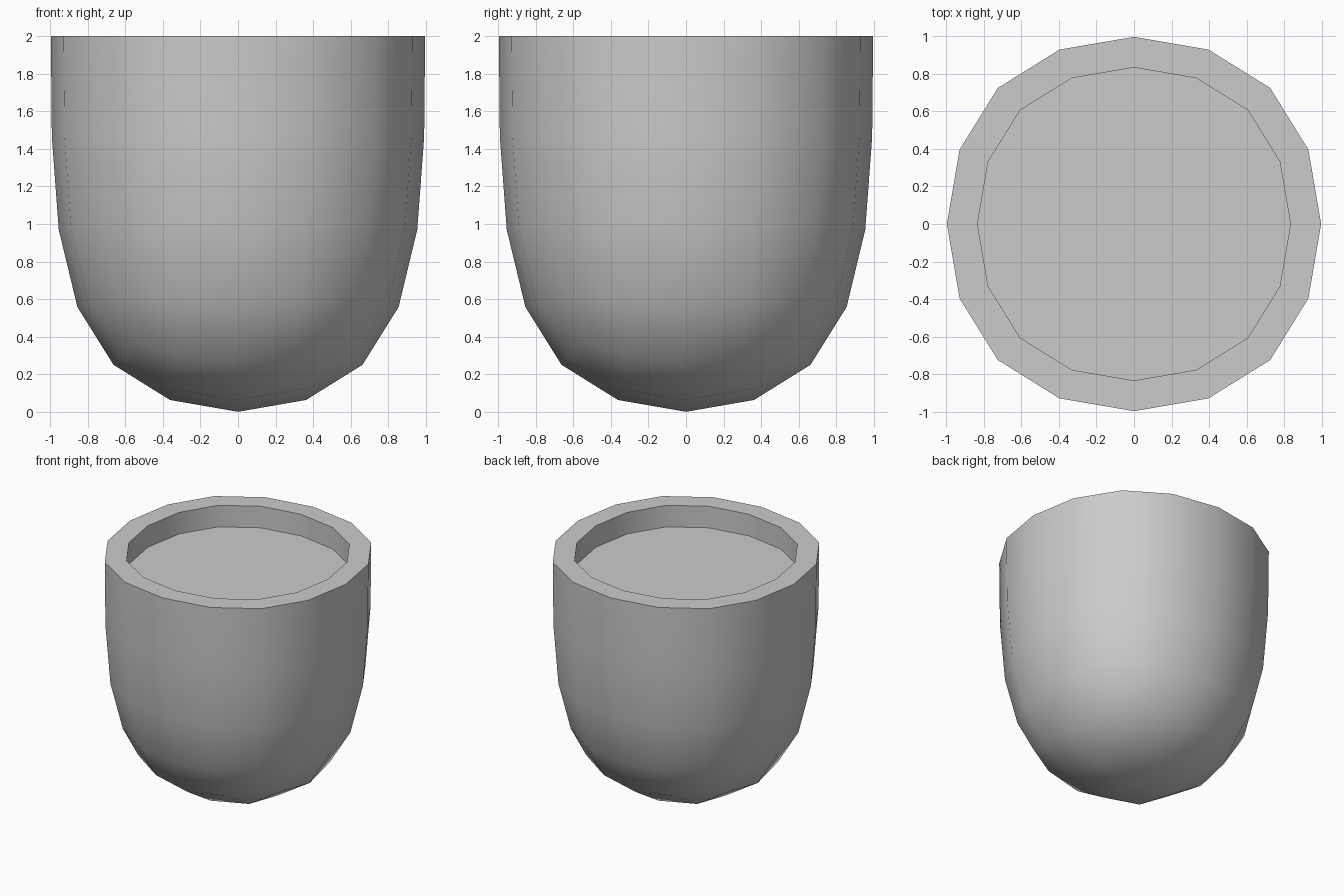
import bpy, bmesh

if "Cube" in bpy.data.objects:
    bpy.data.objects.remove(bpy.data.objects["Cube"])

SIDE = 2.1744      # control cage: a cube that the subdivision rounds off
TOP = 2.0
WALL = 0.178       # cage rim width
DEPTH = 0.18       # recess below the rim

# Cup cage: cube with an inset, recessed top
bm = bmesh.new()
bmesh.ops.create_cube(bm, size=SIDE)
bmesh.ops.translate(bm, verts=bm.verts, vec=(0, 0, TOP - SIDE / 2))
bm.normal_update()
top = max(bm.faces, key=lambda f: f.calc_center_median().z)
bmesh.ops.inset_region(bm, faces=[top], thickness=WALL, use_even_offset=True)
new = bmesh.ops.extrude_face_region(bm, geom=[top])["geom"]
floor = [f for f in new if isinstance(f, bmesh.types.BMFace)][0]
bmesh.ops.translate(bm, verts=floor.verts, vec=(0, 0, -DEPTH))
if top.is_valid:
    bmesh.ops.delete(bm, geom=[top], context='FACES_ONLY')
bmesh.ops.recalc_face_normals(bm, faces=bm.faces)
for f in bm.faces:
    f.smooth = True

mesh = bpy.data.meshes.new("cup")
bm.to_mesh(mesh)
bm.free()

# Crisp rim and recess: crease the horizontal edge loops near the top
crease = mesh.attributes.new("crease_edge", 'FLOAT', 'EDGE')
for e in mesh.edges:
    a, b = (mesh.vertices[i].co for i in e.vertices)
    if abs(a.z - b.z) < 1e-4 and a.z > 1 and (a - b).length < SIDE * 1.1 \
            and (abs(a.x - b.x) < 1e-4 or abs(a.y - b.y) < 1e-4):
        crease.data[e.index].value = 1.0
        e.use_edge_sharp = True

cup = bpy.data.objects.new("cup", mesh)
bpy.context.collection.objects.link(cup)
sub = cup.modifiers.new("rounding", 'SUBSURF')
sub.levels = sub.render_levels = 2
